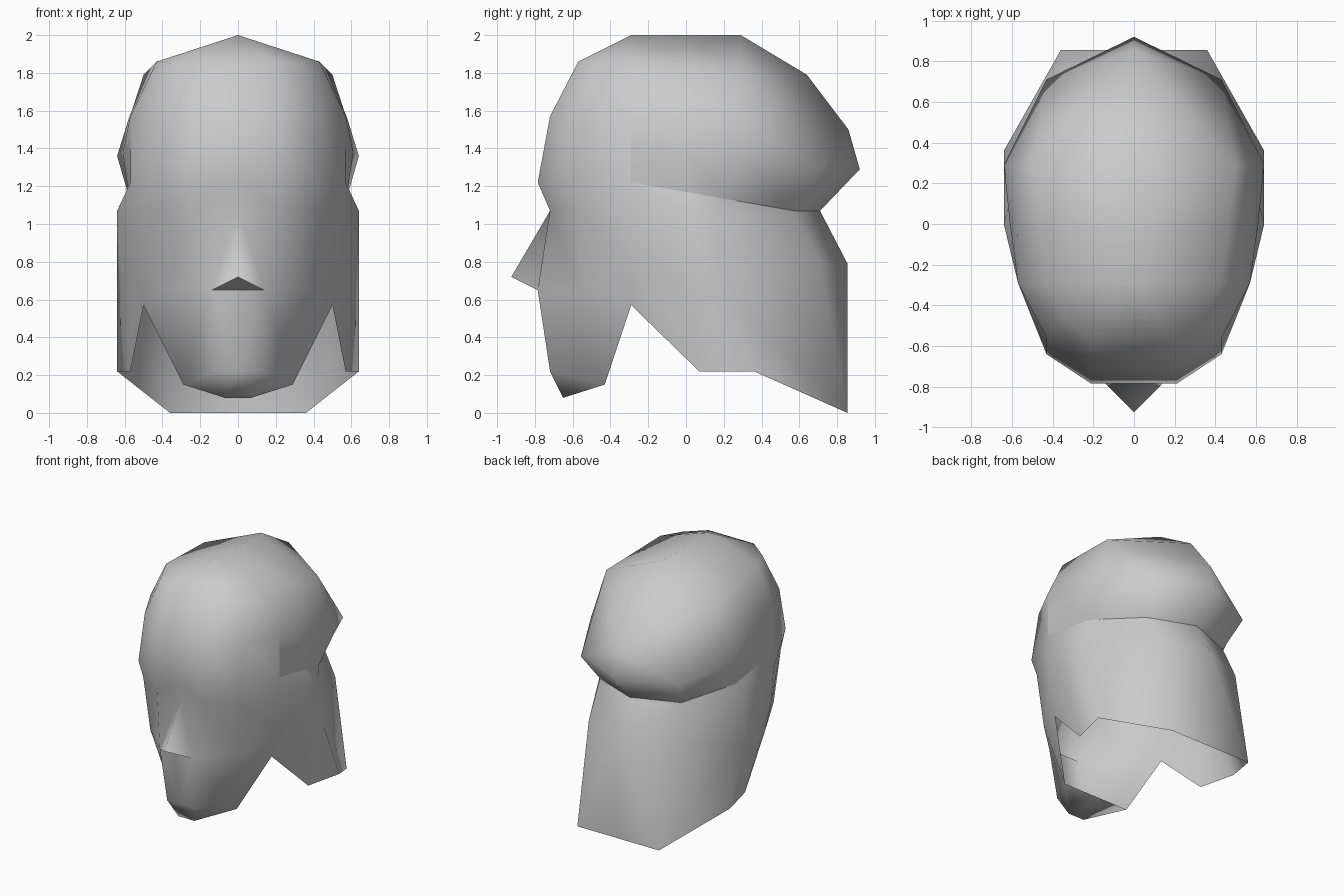
import bpy
import bmesh
from mathutils import Vector

cube = bpy.data.objects.get("Cube")
if cube:
    bpy.data.objects.remove(cube, do_unlink=True)

# One plain colour for everything
grey = bpy.data.materials.new("light_grey")
grey.use_nodes = True
colour = (0.6, 0.6, 0.6, 1.0)
grey.diffuse_color = colour
grey.node_tree.nodes["Principled BSDF"].inputs["Base Color"].default_value = colour


def loft(bm, layer, columns, group=0):
    """Join neighbouring half-section columns with quads; short columns repeat their end."""
    longest = max(len(column) for column in columns)
    strips = []
    for column in columns:
        padded = column + [column[-1]] * (longest - len(column))
        strips.append([bm.verts.new(point) for point in padded])
    for left, right in zip(strips, strips[1:]):
        for i in range(longest - 1):
            face = bm.faces.new((left[i], right[i], right[i + 1], left[i + 1]))
            face[layer] = group


def finish(name, bm, layer, centre):
    """Weld, face outwards, mirror to the other half and shade smooth."""
    bmesh.ops.remove_doubles(bm, verts=bm.verts[:], dist=0.002)
    bmesh.ops.recalc_face_normals(bm, faces=bm.faces[:])
    outward = sum(f.normal.dot(f.calc_center_median() - Vector(centre)) for f in bm.faces)
    if outward < 0:
        bmesh.ops.reverse_faces(bm, faces=bm.faces[:])
    # Crisp seams along the lower border of the hair and under the nose
    for edge in bm.edges:
        groups = {face[layer] for face in edge.link_faces}
        low = all(v.co.z < 1.6 for v in edge.verts)
        edge.smooth = not (len(groups) == 2 and low)
    for face in bm.faces:
        face.smooth = True
    mesh = bpy.data.meshes.new(name)
    bm.to_mesh(mesh)
    bm.free()
    mesh.materials.append(grey)
    obj = bpy.data.objects.new(name, mesh)
    bpy.context.collection.objects.link(obj)
    mirror = obj.modifiers.new("mirror", "MIRROR")
    mirror.use_clip = True
    mirror.merge_threshold = 0.002


# Head shell: forehead and face, hair, and the open neck flap
head = bmesh.new()
part = head.faces.layers.int.new("part")
front_crown = (0, -.29, 2)
back_crown = (0, .29, 2)
temple = [(.57, -.29, 1.57), (.57, -.29, 1.22)]
sideburn = [(.57, -.29, 1.07), (.55, -.29, .8), (.5, -.29, .57)]
bridge, tip, nostril = (0, -.72, 1.07), (0, -.925, .72), (.14, -.785, .65)
nose_base, lip = (0, -.785, .65), (0, -.72, .22)

# Forehead, brow, cheeks and chin, from the centre out to the temple
loft(head, part, [
    [front_crown, (0, -.57, 1.86), (0, -.72, 1.57), (0, -.785, 1.22),
     bridge, nostril, lip, (0, -.65, .08)],
    [front_crown, (.2, -.57, 1.86), (.21, -.72, 1.57), (.21, -.785, 1.22),
     (.21, -.72, 1.07), nostril, (.12, -.72, .22), (.07, -.65, .08)],
    [front_crown, (.35, -.46, 1.85), (.43, -.56, 1.57), (.43, -.64, 1.22),
     (.43, -.58, 1.07), (.385, -.555, .65), (.29, -.43, .15)],
    [front_crown, (.43, -.29, 1.86)] + temple + sideburn,
])

# Nose: sides blended into the face, a crisp underside, and the upper lip
loft(head, part, [[bridge, tip], [bridge, nostril]])
loft(head, part, [[tip, nose_base], [nostril, nostril]], 2)
loft(head, part, [[nose_base, lip], [nostril, lip]])

# Underside of the chin
loft(head, part, [
    [(0, -.65, .08), (0, -.43, .15)],
    [(.07, -.65, .08), (.29, -.43, .15)],
])

# Hair that bulges over the ears and overhangs the neck
rim = [temple[-1], (.58, 0, 1.17), (.575, .2, 1.135), (.36, .57, 1.07), (0, .71, 1.07)]
crown_corner = (.5, .29, 1.79)
back_corner = (.43, .71, 1.28)
hair_columns = [
    [front_crown, (.43, -.29, 1.86), temple[0], (.57, -.29, 1.4)],
    [(0, 0, 2), (.465, 0, 1.825), (.575, 0, 1.57), (.61, 0, 1.38)],
    [back_crown, crown_corner, (.575, .29, 1.56), (.64, .29, 1.36)],
    [back_crown, crown_corner, back_corner, back_corner],
    [back_crown, (0, .64, 1.79), (0, .86, 1.5), (0, .92, 1.29)],
]
loft(head, part, [column + [end] for column, end in zip(hair_columns, rim)], 1)

# Neck flap hanging below the hair
nape = (0, .855, .79)
flap_columns = [
    sideburn,
    [(.64, 0, 1.07), (.61, 0, .65), (.57, .07, .22)],
    [(.6, .15, 1.07), (.64, .18, .65), (.64, .36, .22)],
    [(.36, .58, 1.05), (.36, .71, .79), (.36, .855, 0)],
    [(0, .72, 1.05), nape, nape, (0, .855, 0)],
]
loft(head, part, [[end] + column for column, end in zip(flap_columns, rim)])
finish("head_shell", head, part, (0, 0, 1))
